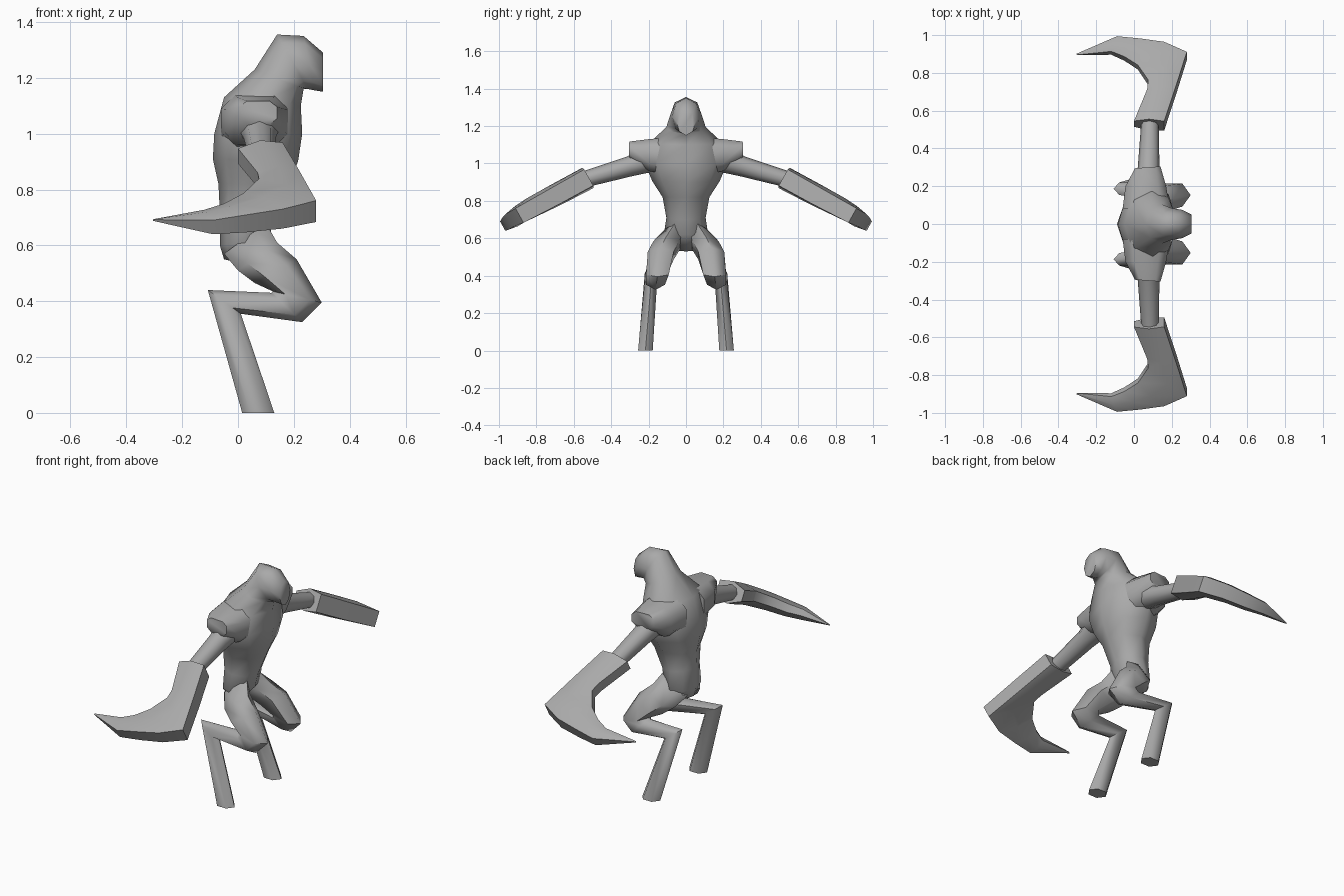
import bpy, bmesh, math
from mathutils import Vector

skin = bpy.data.materials.new("grey_skin")
skin.diffuse_color = (0.4, 0.4, 0.4, 1)


def loft(name, rings, angles, smooth=62):
    """Skin rings; each ring spans points a and b and is +-t wide."""
    bm = bmesh.new()
    loops = []
    for a, b, t in rings:
        a, b, t = Vector(a), Vector(b), Vector(t)
        loops.append([bm.verts.new((a + b) / 2 + (a - b) / 2 * c + t * s)
                      for c, s in angles])
    n = len(angles)
    for p, q in zip(loops, loops[1:]):
        for i in range(n):
            j = (i + 1) % n
            bm.faces.new((p[i], p[j], q[j], q[i]))
    bm.faces.new(loops[0])
    bm.faces.new(loops[-1])
    bmesh.ops.recalc_face_normals(bm, faces=bm.faces)
    me = bpy.data.meshes.new(name)
    bm.to_mesh(me)
    bm.free()
    ob = bpy.data.objects.new(name, me)
    bpy.context.collection.objects.link(ob)
    me.materials.append(skin)
    bpy.ops.object.select_all(action='DESELECT')
    ob.select_set(True)
    bpy.context.view_layer.objects.active = ob
    bpy.ops.object.shade_smooth_by_angle(angle=math.radians(smooth))
    return ob


def circle(n):
    return [(math.cos(2 * math.pi * i / n), math.sin(2 * math.pi * i / n)) for i in range(n)]


# blunt outer edge, full middle, thin inner edge
BLADE = [(1, .8), (0, 1), (-1, .5), (-1, -.5), (0, -1), (1, -.8)]
BOX = [(1, .5), (.6, 1), (-.6, 1), (-1, .5), (-1, -.5), (-.6, -1), (.6, -1), (1, -.5)]

# torso, neck and head: (front x, front z, back x, back z, half width)
body = [(.03, .53, -.05, .55, .05), (.11, .62, -.065, .60, .12),
        (.13, .70, -.065, .72, .105), (.18, .82, -.07, .82, .125),
        (.215, .90, -.09, .91, .18), (.23, 1.0, -.085, 1.0, .22),
        (.225, 1.10, -.05, 1.13, .19), (.235, 1.16, .06, 1.23, .105),
        (.25, 1.16, .14, 1.355, .085), (.275, 1.155, .235, 1.35, .075),
        (.305, 1.15, .305, 1.29, .05)]
loft("torso_and_head", [((fx, 0, fz), (bx, 0, bz), (0, w, 0)) for fx, fz, bx, bz, w in body],
     circle(8))

# leg: (front x, front z, back x, back z, centre y, half width)
leg = [(.10, .68, -.05, .57, .06, .055), (.14, .61, .0, .51, .105, .08),
       (.21, .55, .06, .465, .135, .08), (.30, .395, .125, .435, .153, .07),
       (.23, .325, .12, .43, .163, .058), (.01, .355, -.108, .44, .187, .038),
       (.13, .0, .015, .0, .217, .045)]

# blade: outer edge point, inner edge point, half thickness
blade = [((.16, .52, .925), (.0, .53, .92), .062),
         ((.22, .70, .825), (.07, .70, .835), .06),
         ((.28, .89, .722), (.075, .75, .815), .055),
         ((.16, .945, .695), (.02, .83, .765), .05),
         ((.03, .965, .678), (-.05, .875, .73), .045),
         ((-.09, .98, .665), (-.12, .905, .712), .036),
         ((-.305, .90, .69), (-.30, .895, .693), .003)]

for side, s in (("left", 1), ("right", -1)):
    loft(side + "_leg", [((fx, s * y, fz), (bx, s * y, bz), (0, w, 0))
                         for fx, fz, bx, bz, y, w in leg], circle(6))
    # shoulder cap, blunt at its outer end
    loft(side + "_shoulder", [((.19, s * .08, 1.04), (-.06, s * .08, 1.04), (0, 0, .10)),
                              ((.17, s * .20, 1.045), (-.045, s * .20, 1.045), (0, 0, .085)),
                              ((.14, s * .305, 1.075), (.005, s * .295, 1.075), (0, 0, .042))], BOX)
    # upper arm
    loft(side + "_upper_arm", [((.15, s * .20, 1.02), (.0, s * .20, 1.02), (0, s * .02, .065)),
                               ((.135, s * .30, .985), (.02, s * .30, .985), (0, s * .015, .052)),
                               ((.13, s * .56, .91), (.04, s * .56, .91), (0, s * .015, .04))],
         circle(8))
    # forearm sweeping into a curved blade
    loft(side + "_blade_forearm", [((a[0], s * a[1], a[2]), (b[0], s * b[1], b[2]),
                                    (0, s * .49 * t, .87 * t)) for a, b, t in blade], BLADE)
